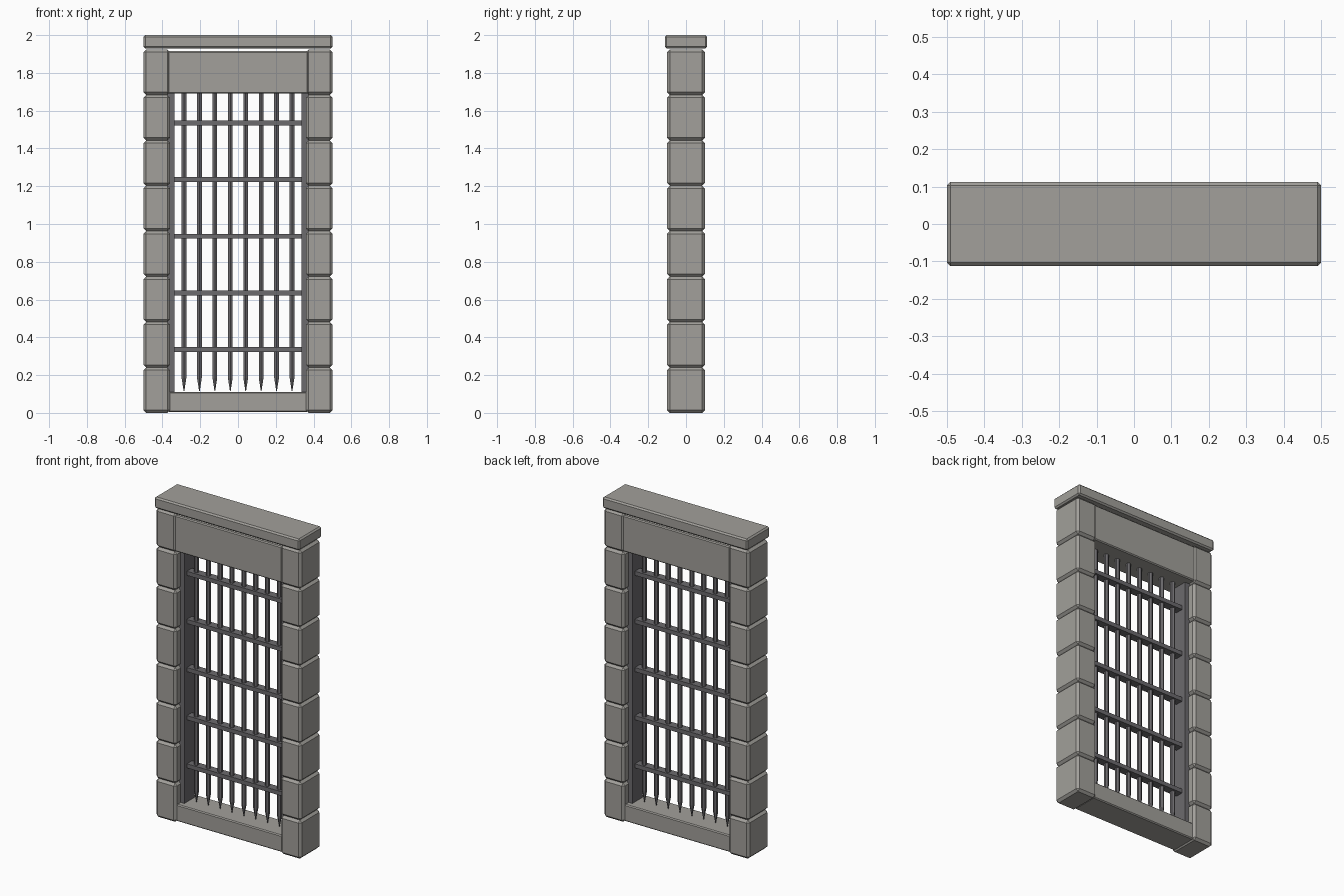
import bpy, bmesh
from mathutils import Matrix

cube = bpy.data.objects.get("Cube")
if cube:
    bpy.data.objects.remove(cube)


def material(name, rgb):
    m = bpy.data.materials.new(name)
    m.use_nodes = True
    m.diffuse_color = (*rgb, 1)
    m.node_tree.nodes["Principled BSDF"].inputs["Base Color"].default_value = (*rgb, 1)
    return m


stone = material("grey stone", (0.36, 0.35, 0.325))
iron = material("dark iron", (0.15, 0.145, 0.155))


def finish(bm, name, mat):
    mesh = bpy.data.meshes.new(name)
    bm.to_mesh(mesh)
    bm.free()
    mesh.materials.append(mat)
    ob = bpy.data.objects.new(name, mesh)
    bpy.context.scene.collection.objects.link(ob)
    return ob


def box(name, x, y, z, mat, bevel=0):
    """Box from (min, max) ranges, with an optional chamfer."""
    bm = bmesh.new()
    bmesh.ops.create_cube(bm, size=1)
    for v in bm.verts:
        for i, (lo, hi) in enumerate((x, y, z)):
            v.co[i] = lo if v.co[i] < 0 else hi
    if bevel:
        bmesh.ops.bevel(bm, geom=bm.edges[:], offset=bevel, segments=1,
                        affect='EDGES', profile=0.5)
    return finish(bm, name, mat)


def spiked_bar(name, x, radius, tip, shoulder, top, sides=6):
    """Upright bar tapering to a point at its lower end."""
    bm = bmesh.new()
    for r_low, r_high, lo, hi in ((radius, radius, shoulder, top),
                                  (0.002, radius, tip, shoulder)):
        bmesh.ops.create_cone(bm, cap_ends=True, segments=sides, radius1=r_low,
                              radius2=r_high, depth=hi - lo,
                              matrix=Matrix.Translation((x, 0, (lo + hi) / 2)))
    return finish(bm, name, iron)


# Stacked pillar blocks and the iron guide rails beside them
PITCH = 0.2405
for side, sign in (("left", 1), ("right", -1)):
    def span(a, b):
        return tuple(sorted((sign * a, sign * b)))
    for i in range(8):
        box(f"{side}_pillar_block_{i + 1}", span(0.36, 0.5), (-0.1, 0.1),
            (i * PITCH, (i + 1) * PITCH), stone, 0.014)
    box(f"{side}_guide_rail", span(0.335, 0.375), (-0.05, 0.05), (0.1, 1.7), iron)

# Sill, lintel and cap stone
box("sill", (-0.37, 0.37), (-0.085, 0.085), (0.005, 0.11), stone, 0.006)
box("lintel", (-0.37, 0.37), (-0.096, 0.096), (1.69, 1.915), stone, 0.006)
box("cap_stone", (-0.5, 0.5), (-0.112, 0.112), (1.93, 2.0), stone, 0.009)

# Portcullis grid
for i in range(8):
    spiked_bar(f"upright_bar_{i + 1}", (i - 3.5) * 0.0817, 0.0145, 0.115, 0.185, 1.7)
for i in range(5):
    z = 0.335 + 0.3 * i
    box(f"cross_bar_{i + 1}", (-0.338, 0.338), (-0.025, 0.025),
        (z - 0.013, z + 0.013), iron)
